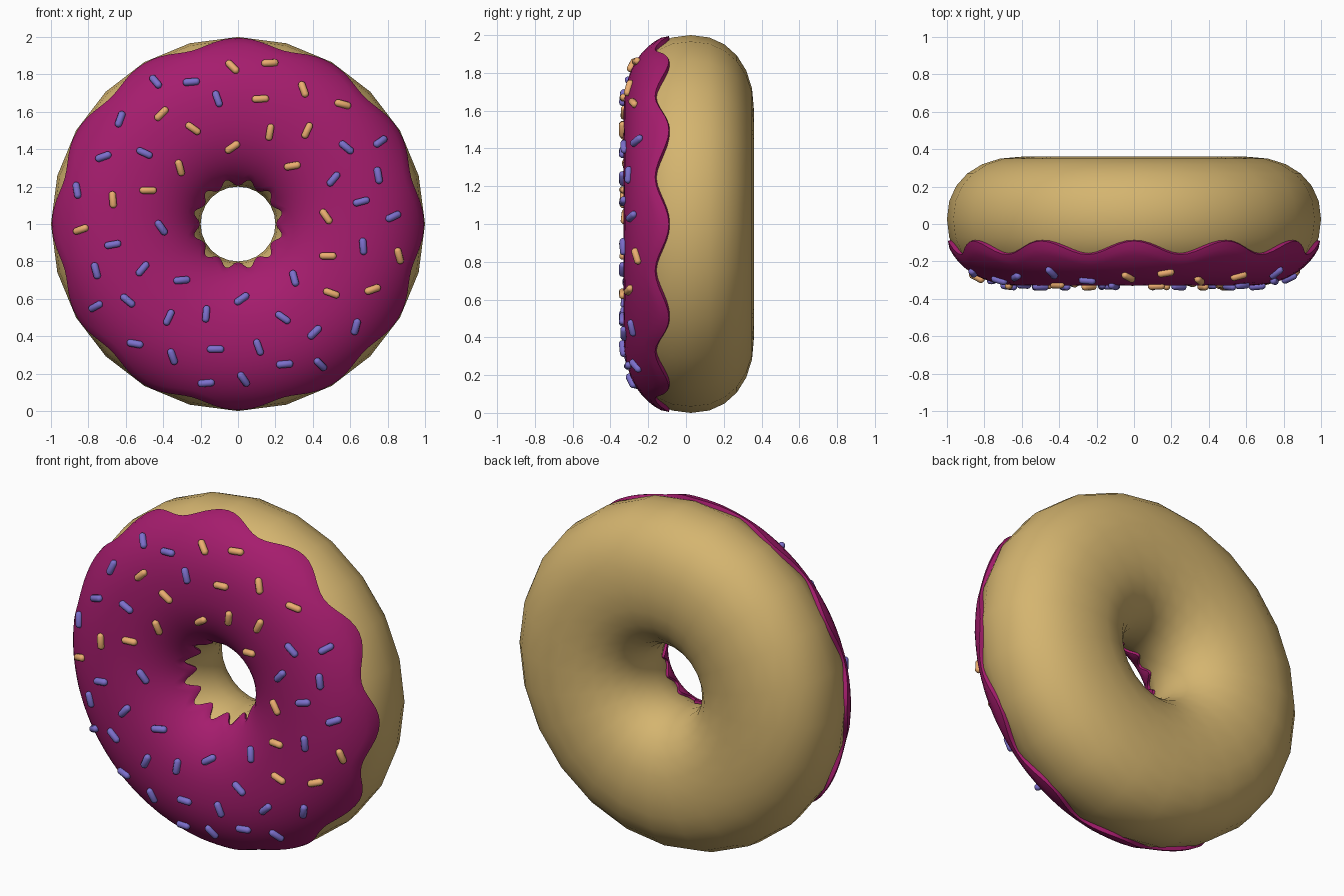
import bpy, bmesh
from math import sin, cos, pi, asin, acos, radians, copysign, atan2, hypot
from mathutils import Vector, Matrix

if "Cube" in bpy.data.objects:
    bpy.data.objects.remove(bpy.data.objects["Cube"])

RING, A, B, YC, N = 0.6, 0.4, 0.335, 0.025, 2.2   # squashed torus section


def spow(v, e):
    return copysign(abs(v) ** e, v)


def section(t, off=0.0):
    """Point (radius, y) on the section, pushed out along its normal."""
    c, s = cos(t), sin(t)
    nr, ny = spow(c, 2 - 2 / N) / A, spow(s, 2 - 2 / N) / B
    k = off / hypot(nr, ny)
    return RING + A * spow(c, 2 / N) + nr * k, YC + B * spow(s, 2 / N) + ny * k


def material(name, rgb):
    m = bpy.data.materials.new(name)
    m.diffuse_color = (*rgb, 1)
    m.use_nodes = True
    m.node_tree.nodes["Principled BSDF"].inputs["Base Color"].default_value = m.diffuse_color
    return m


def finish(bm, name, mat, angle=60):
    bmesh.ops.recalc_face_normals(bm, faces=bm.faces)
    me = bpy.data.meshes.new(name)
    bm.to_mesh(me)
    bm.free()
    me.materials.append(mat)
    ob = bpy.data.objects.new(name, me)
    bpy.context.collection.objects.link(ob)
    bpy.ops.object.select_all(action='DESELECT')
    ob.select_set(True)
    bpy.context.view_layer.objects.active = ob
    bpy.ops.object.shade_smooth_by_angle(angle=radians(angle))
    return ob


def ring(name, mat, count, loop_at):
    """Sweep a closed section, which may vary with angle, around the y axis."""
    bm = bmesh.new()
    loops = []
    for i in range(count):
        a = 2 * pi * i / count
        loops.append([bm.verts.new((r * cos(a), y, 1 + r * sin(a))) for r, y in loop_at(a)])
    for i in range(count):
        p, q = loops[i], loops[(i + 1) % count]
        for j in range(len(p)):
            k = (j + 1) % len(p)
            bm.faces.new((p[j], p[k], q[k], q[j]))
    return finish(bm, name, mat)


# dough
ring("dough", material("dough", (0.66, 0.46, 0.16)), 24,
     lambda a: [section(2 * pi * j / 24) for j in range(24)])


# icing with twelve drips on the outer and inner rims
def icing_loop(a):
    edge_y = -0.122 + 0.035 * cos(12 * a)
    t0 = -asin(((YC - edge_y) / B) ** (N / 2))
    t1 = -pi - t0
    steps = 22
    ts = [t0 + (t1 - t0) * j / steps for j in range(steps + 1)]
    return ([section(t, 0.012 if j in (0, steps) else 0.02) for j, t in enumerate(ts)]
            + [section(t, -0.015) for t in reversed(ts)])


ring("icing", material("icing", (0.38, 0.012, 0.155)), 144, icing_loop)


# sprinkles: x, z, tilt in degrees as seen from the front
def sprinkles(name, mat, places):
    bm = bmesh.new()
    for x, z, tilt in places:
        r = hypot(x, z - 1)
        t = -acos(spow(max(-0.99, min(0.99, (r - RING) / (A + 0.02))), N / 2))
        p, q = section(t, 0.026), section(t, 0.05)
        a = atan2(z - 1, x)
        pos = Vector((p[0] * cos(a), p[1], 1 + p[0] * sin(a)))
        n = (Vector((q[0] * cos(a), q[1], 1 + q[0] * sin(a))) - pos).normalized()
        d = Vector((cos(radians(tilt)), 0, sin(radians(tilt))))
        d.y = -(n.x * d.x + n.z * d.z) / n.y
        d.normalize()
        side = n.cross(d)
        frame = Matrix((side, n, d)).transposed()
        # capsule: a small ball with its two halves pulled apart
        ball = bmesh.ops.create_uvsphere(bm, u_segments=10, v_segments=7, radius=0.02)
        for v in ball["verts"]:
            v.co.z += copysign(0.026, v.co.z)
            v.co = pos + frame @ v.co
    finish(bm, name, mat, 80)


sprinkles("orange_sprinkles", material("orange", (0.83, 0.42, 0.16)), [
    (-.03, 1.84, -45), (.17, 1.86, 3), (.12, 1.67, 3), (.35, 1.72, -70), (.56, 1.64, -15),
    (-.41, 1.59, 45), (-.24, 1.51, -35), (.17, 1.49, 80), (.37, 1.5, 65), (-.03, 1.41, 35),
    (-.31, 1.3, -75), (.29, 1.31, 10), (-.48, 1.18, 0), (-.67, 1.13, -85), (-.84, .97, 20),
    (.47, 1.04, -55), (.48, .83, 0), (.86, .83, -75), (.72, .65, 20), (.5, .63, -20)])

sprinkles("violet_sprinkles", material("violet", (0.2, 0.16, 0.6)), [
    (-.44, 1.76, -50), (-.25, 1.76, 5), (-.11, 1.67, -70), (-.63, 1.56, 70), (-.72, 1.36, 20),
    (-.5, 1.38, -25), (-.86, 1.18, -80), (-.41, .98, -55), (-.67, .89, 10), (-.76, .75, -75),
    (-.51, .76, 50), (-.59, .59, -40), (-.76, .56, 30), (-.3, .7, 5), (-.37, .5, 65),
    (-.17, .52, 85), (.02, .6, 35), (-.55, .36, -10), (-.35, .29, -70), (-.12, .33, 0),
    (-.17, .15, 5), (.03, .17, -55), (.11, .34, -70), (.25, .25, 5), (.24, .5, -35),
    (.41, .42, 45), (.44, .25, -45), (.63, .45, 75), (.3, .71, -75), (.67, .88, -85),
    (.83, 1.04, 25), (.66, 1.12, 15), (.51, 1.24, 50), (.58, 1.41, -40), (.76, 1.44, 35),
    (.75, 1.26, -80)])
